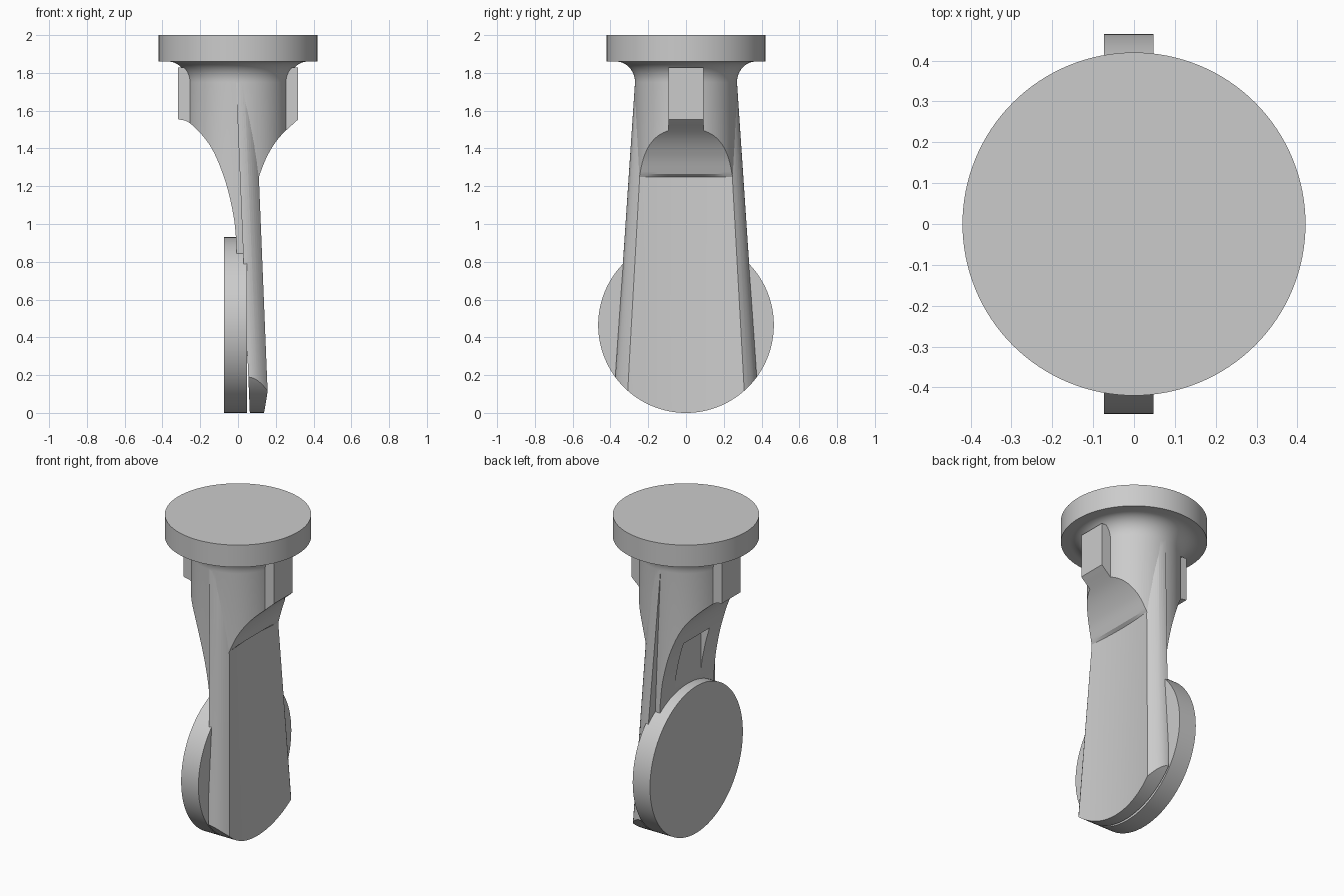
import bpy, bmesh, math
from mathutils import Vector

cube = bpy.data.objects.get("Cube")
if cube:
    bpy.data.objects.remove(cube, do_unlink=True)

grey = bpy.data.materials.new("plain grey")
grey.use_nodes = True
COLOUR = (0.6, 0.6, 0.6, 1)
grey.diffuse_color = COLOUR
grey.node_tree.nodes["Principled BSDF"].inputs["Base Color"].default_value = COLOUR


def loft(name, rings):
    """Closed solid through rings of equal length."""
    bm = bmesh.new()
    rows = [[bm.verts.new(p) for p in ring] for ring in rings]
    n = len(rows[0])
    for a, b in zip(rows, rows[1:]):
        for i in range(n):
            j = (i + 1) % n
            bm.faces.new((a[i], a[j], b[j], b[i]))
    bm.faces.new(rows[0])
    bm.faces.new(rows[-1])
    bmesh.ops.recalc_face_normals(bm, faces=bm.faces)
    mesh = bpy.data.meshes.new(name)
    bm.to_mesh(mesh)
    bm.free()
    mesh.materials.append(grey)
    obj = bpy.data.objects.new(name, mesh)
    bpy.context.collection.objects.link(obj)
    return obj


def box(name, x, y, z):
    return loft(name, [[(a, b, h) for a, b in
                        ((x[0], y[0]), (x[1], y[0]), (x[1], y[1]), (x[0], y[1]))] for h in z])


def activate(obj):
    bpy.ops.object.select_all(action='DESELECT')
    obj.select_set(True)
    bpy.context.view_layer.objects.active = obj


def combine(obj, other, operation):
    activate(obj)
    mod = obj.modifiers.new("combine", 'BOOLEAN')
    mod.operation, mod.object, mod.solver = operation, other, 'EXACT'
    bpy.ops.object.modifier_apply(modifier=mod.name)
    bpy.data.objects.remove(other, do_unlink=True)


def spline(pts, steps=8):
    """Smooth curve through a few points."""
    p = [Vector(q) for q in pts]
    p = [2 * p[0] - p[1]] + p + [2 * p[-1] - p[-2]]
    out = []
    for a, b, c, d in zip(p, p[1:], p[2:], p[3:]):
        for k in range(steps):
            t = k / steps
            out.append(0.5 * (2 * b + (c - a) * t + (2 * a - 5 * b + 4 * c - d) * t ** 2
                              + (3 * b - a - 3 * c + d) * t ** 3))
    return out + [p[-2]]


# Round column with filleted flange, as stacked circles
profile = [(0.27, 0.3)]
for k in range(13):
    t = k / 12 * math.pi / 2
    profile.append((0.37 - 0.1 * math.cos(t), 1.75 + 0.11 * math.sin(t)))
profile += [(0.42, 1.86), (0.42, 2.0)]
N = 128
body = loft("valve_body", [[(r * math.cos(i * math.tau / N), r * math.sin(i * math.tau / N), z)
                            for i in range(N)] for r, z in profile])

# Flat arm that widens downwards, with rounded sides
rings = []
for z in (0.0, 1.75):
    back = 0.0625 - 0.0417 * z
    width = 0.27 + 0.067 * (1.75 - z)
    rings.append([(back + 0.17 * math.cos(t), width * math.sin(t), z)
                  for t in [math.pi * (k / 48 - 0.5) for k in range(49)]])
arm = loft("arm", rings)

# Trim the arm foot to the round edge of the disc
R = 0.465
outline = [(R * math.cos(t), R + R * math.sin(t)) for t in [-math.pi * k / 64 for k in range(65)]]
outline += [(-R, 2.2), (R, 2.2)]
combine(arm, loft("foot_trim", [[(x, y, z) for y, z in outline] for x in (-1, 1)]), 'INTERSECT')
combine(body, arm, 'UNION')

# Guide keys on both sides
for s in (-1, 1):
    xs = sorted((s * 0.1, s * 0.318))
    combine(body, box("key", xs, (-0.092, 0.092), (1.4, 1.828)), 'UNION')

# Rear sweep, hollowing the column down to the disc
sweep = spline([(-0.32, 1.556), (-0.25, 1.53), (-0.145, 1.41), (-0.07, 1.235),
                (-0.025, 1.05), (-0.008, 0.9)])
sweep += [Vector((0.0, 0.2)), Vector((-0.6, 0.2)), Vector((-0.6, 1.556))]
combine(body, loft("rear_sweep", [[(p.x, y, p.y) for p in sweep] for y in (-0.6, 0.6)]), 'DIFFERENCE')

# Front face: slightly hollow flat with a curved shoulder
face = [Vector((0.155, -0.1))] + spline([(0.11, 1.25), (0.155, 1.36), (0.22, 1.46), (0.32, 1.555)])
face += [Vector((0.7, 1.555)), Vector((0.7, -0.1))]
slices = []
for k in range(25):
    y = -0.6 + k * 0.05
    slices.append([(p.x + (0.24 * y * y - 0.014 if p.y < 1.251 and p.x < 0.5 else 0), y, p.y)
                   for p in face])
combine(body, loft("front_cut", slices), 'DIFFERENCE')

# Shallow pocket above the disc
combine(body, box("pocket", (-0.5, -0.013), (-0.13, 0.13), (0.8, 1.25)), 'DIFFERENCE')

# Sealing disc
disc = loft("disc", [[(x, R * math.cos(i * math.tau / N), R + R * math.sin(i * math.tau / N))
                      for i in range(N)] for x in (-0.073, 0.048)])
combine(body, disc, 'UNION')

activate(body)
bpy.ops.object.shade_smooth_by_angle(angle=math.radians(20))
